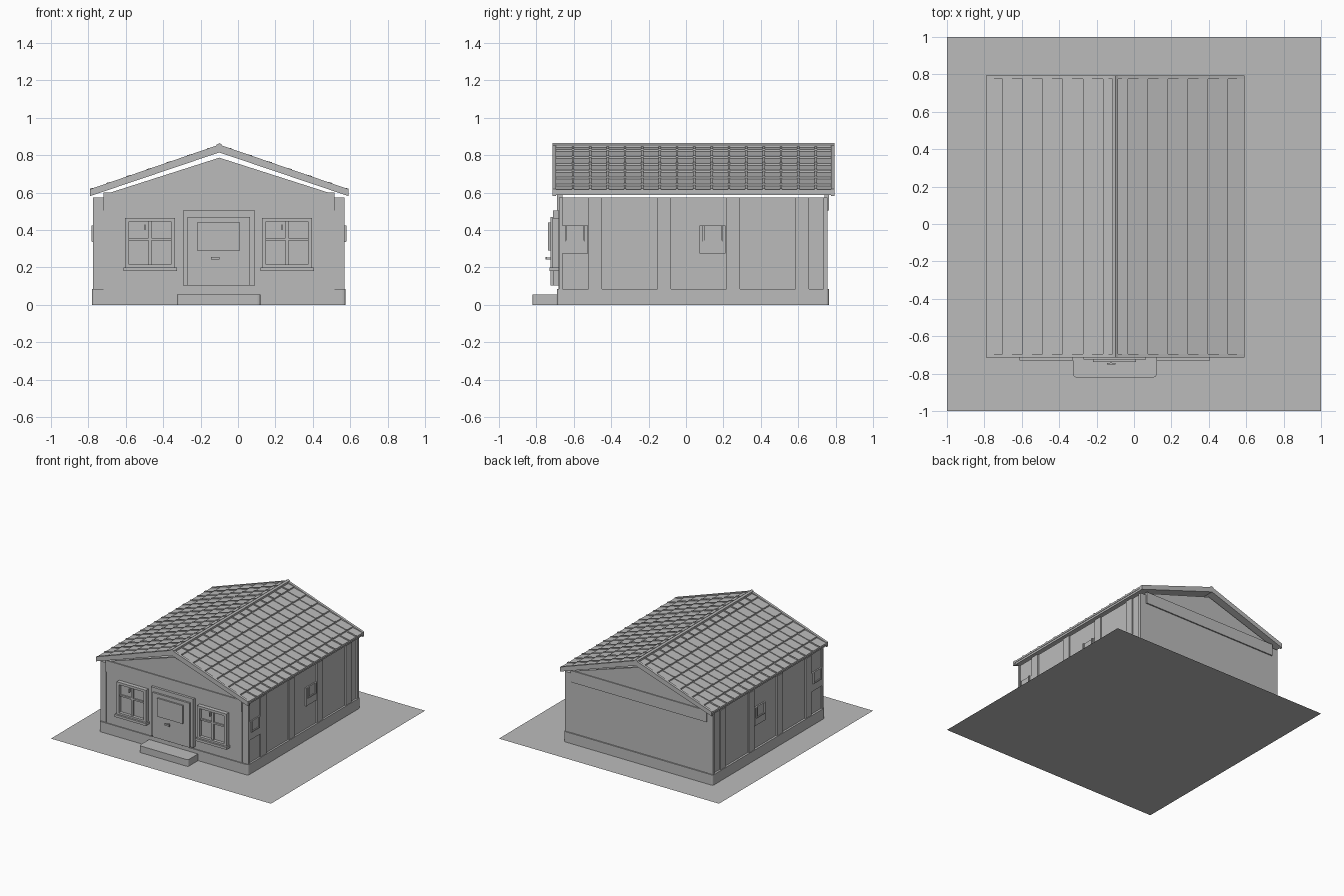
import bpy, bmesh, math
from mathutils import Vector

old = bpy.data.objects.get("Cube")
if old:
    bpy.data.objects.remove(old, do_unlink=True)

grey = bpy.data.materials.new("light grey")
grey.use_nodes = True
GREY = (0.5, 0.5, 0.5, 1)
grey.diffuse_color = GREY
grey.node_tree.nodes["Principled BSDF"].inputs["Base Color"].default_value = GREY

CX = -0.1            # centre line of the house
HALF = 0.69          # half span of the roof
RIDGE, EAVE = 0.845, 0.607
SLOPE = (RIDGE - EAVE) / HALF


def finish(name, bm):
    bmesh.ops.recalc_face_normals(bm, faces=bm.faces)
    me = bpy.data.meshes.new(name)
    bm.to_mesh(me)
    bm.free()
    me.materials.append(grey)
    ob = bpy.data.objects.new(name, me)
    bpy.context.collection.objects.link(ob)
    return ob


def add_box(bm, x, y, z):
    vs = bmesh.ops.create_cube(bm, size=1)["verts"]
    for v in vs:
        v.co = Vector([(a + b) / 2 + c * (b - a) for (a, b), c in zip((x, y, z), v.co)])
    return vs


def boxes(name, *parts):
    bm = bmesh.new()
    for p in parts:
        add_box(bm, *p)
    return finish(name, bm)


def rounded_box(name, x, y, z, r):
    """Box with rounded upright corners."""
    bm = bmesh.new()
    add_box(bm, x, y, z)
    up = [e for e in bm.edges if abs(e.verts[0].co.z - e.verts[1].co.z) > 0.01]
    bmesh.ops.bevel(bm, geom=up, offset=r, segments=3, affect='EDGES', profile=0.5)
    return finish(name, bm)


def prism(bm, pts, y0, y1):
    """Extrude an (x, z) outline along y."""
    face = bm.faces.new([bm.verts.new((x, y0, z)) for x, z in pts])
    new = bmesh.ops.extrude_face_region(bm, geom=[face])["geom"]
    for v in new:
        if isinstance(v, bmesh.types.BMVert):
            v.co.y = y1


def slope_strip(bm, side, d0, d1, lo0, hi0, lo1, hi1, y0, y1):
    """Strip of roof from distance d0 to d1 off the ridge; offsets are above the roof line."""
    def p(d, h):
        return CX + side * d, RIDGE - SLOPE * d + h
    prism(bm, [p(d0, lo0), p(d0, hi0), p(d1, hi1), p(d1, lo1)], y0, y1)


# Ground sheet
bm = bmesh.new()
bmesh.ops.create_grid(bm, x_segments=1, y_segments=1, size=1)
finish("ground_sheet", bm)

# Plinth, step and walls
rounded_box("plinth", (-0.78, 0.575), (-0.69, 0.765), (0, 0.085), 0.015)
rounded_box("front_step", (-0.325, 0.12), (-0.82, -0.68), (0, 0.055), 0.015)
boxes("walls", ((-0.763, 0.56), (-0.675, 0.755), (0.08, 0.575)))
boxes("front_panel", ((-0.72, 0.515), (-0.682, -0.67), (0.085, 0.51)))
for name, y in (("front_beam", (-0.69, -0.66)), ("back_beam", (0.74, 0.765))):
    boxes(name, ((-0.72, 0.515), y, (0.505, 0.6)))

# Gable ends
for name, y in (("front_gable", (-0.682, -0.66)), ("back_gable", (0.735, 0.757))):
    bm = bmesh.new()
    prism(bm, [(CX - 0.6, 0.595), (CX + 0.6, 0.595), (CX, 0.787)], *y)
    finish(name, bm)

# Side posts and side vents, same on both sides
for label, s in (("right", -1), ("left", 1)):
    def span(a, b):
        return tuple(sorted((CX - 0.0025 + s * a, CX - 0.0025 + s * b)))
    boxes(label + "_posts", *[(span(0.65, 0.673), (y, y + 0.072), (0.085, 0.575))
                              for y in (-0.52, -0.152, 0.216, 0.585)])
    boxes(label + "_corner_posts", (span(0.62, 0.673), (-0.68, -0.66), (0.085, 0.575)),
          (span(0.62, 0.673), (0.735, 0.757), (0.085, 0.575)))
    bm = bmesh.new()
    for y in (-0.662, 0.073):
        add_box(bm, span(0.65, 0.672), (y, y + 0.138), (0.275, 0.425))
        for a in (0.015, 0.113):
            add_box(bm, span(0.66, 0.682), (y + a, y + a + 0.01), (0.34, 0.425))
        add_box(bm, span(0.66, 0.679), (y + 0.015, y + 0.123), (0.335, 0.345))
    finish(label + "_side_windows", bm)

# Front windows
for label, x in (("right", -0.47), ("left", 0.262)):
    fy = (-0.715, -0.67)
    boxes(label + "_window_frame",
          ((x - 0.133, x - 0.112), fy, (0.2, 0.465)),
          ((x + 0.112, x + 0.133), fy, (0.2, 0.465)),
          ((x - 0.133, x + 0.133), fy, (0.445, 0.465)),
          ((x - 0.133, x + 0.133), fy, (0.2, 0.215)),
          ((x - 0.008, x + 0.008), (-0.705, -0.67), (0.2, 0.455)),
          ((x - 0.12, x + 0.12), (-0.702, -0.67), (0.345, 0.358)))
    boxes(label + "_window_glass", ((x - 0.12, x + 0.12), (-0.69, -0.67), (0.205, 0.455)))
    boxes(label + "_window_handle", ((x - 0.03, x - 0.024), (-0.71, -0.685), (0.4, 0.43)))
    boxes(label + "_window_sill", ((x - 0.143, x + 0.143), (-0.73, -0.67), (0.18, 0.2)))

# Door
boxes("door_frame", ((-0.295, 0.09), (-0.71, -0.67), (0.105, 0.505)))
boxes("door", ((-0.27, 0.065), (-0.725, -0.7), (0.105, 0.47)))
boxes("door_panel", ((-0.22, 0.012), (-0.737, -0.72), (0.29, 0.44)))
boxes("door_handle", ((-0.145, -0.1), (-0.75, -0.742), (0.242, 0.256)),
      ((-0.128, -0.117), (-0.744, -0.72), (0.244, 0.254)))

# Roof: tile courses with ribs, end boards and ridge cap
COURSES = [0] + [0.067 + 0.107 * i for i in range(6)] + [HALF]
Y0, Y1, RIBS = -0.715, 0.795, 16
for label, s in (("right", -1), ("left", 1)):
    bm = bmesh.new()
    slope_strip(bm, s, 0, HALF - 0.006, -0.03, -0.004, -0.022, -0.004, Y0 + 0.01, Y1 - 0.01)
    finish(label + "_roof_slab", bm)
    bm = bmesh.new()
    for a, b in zip(COURSES, COURSES[1:]):
        slope_strip(bm, s, a, b, -0.006, -0.002, -0.006, 0.009, Y0 + 0.008, Y1 - 0.008)
    finish(label + "_roof_tiles", bm)
    bm = bmesh.new()
    for i in range(1, RIBS):
        y = Y0 + 0.018 + i * 0.0927
        for a, b in zip(COURSES, COURSES[1:]):
            slope_strip(bm, s, a, b, -0.005, 0.004, -0.005, 0.015, y - 0.006, y + 0.006)
    finish(label + "_tile_ribs", bm)
    bm = bmesh.new()
    for y in (Y0, Y1 - 0.02):
        slope_strip(bm, s, 0, HALF, -0.03, 0.012, -0.025, 0.012, y, y + 0.02)
    finish(label + "_end_boards", bm)
    bm = bmesh.new()
    slope_strip(bm, s, 0, 0.014, -0.01, 0.02, -0.01, 0.016, Y0, Y1)
    finish(label + "_ridge_cap", bm)
